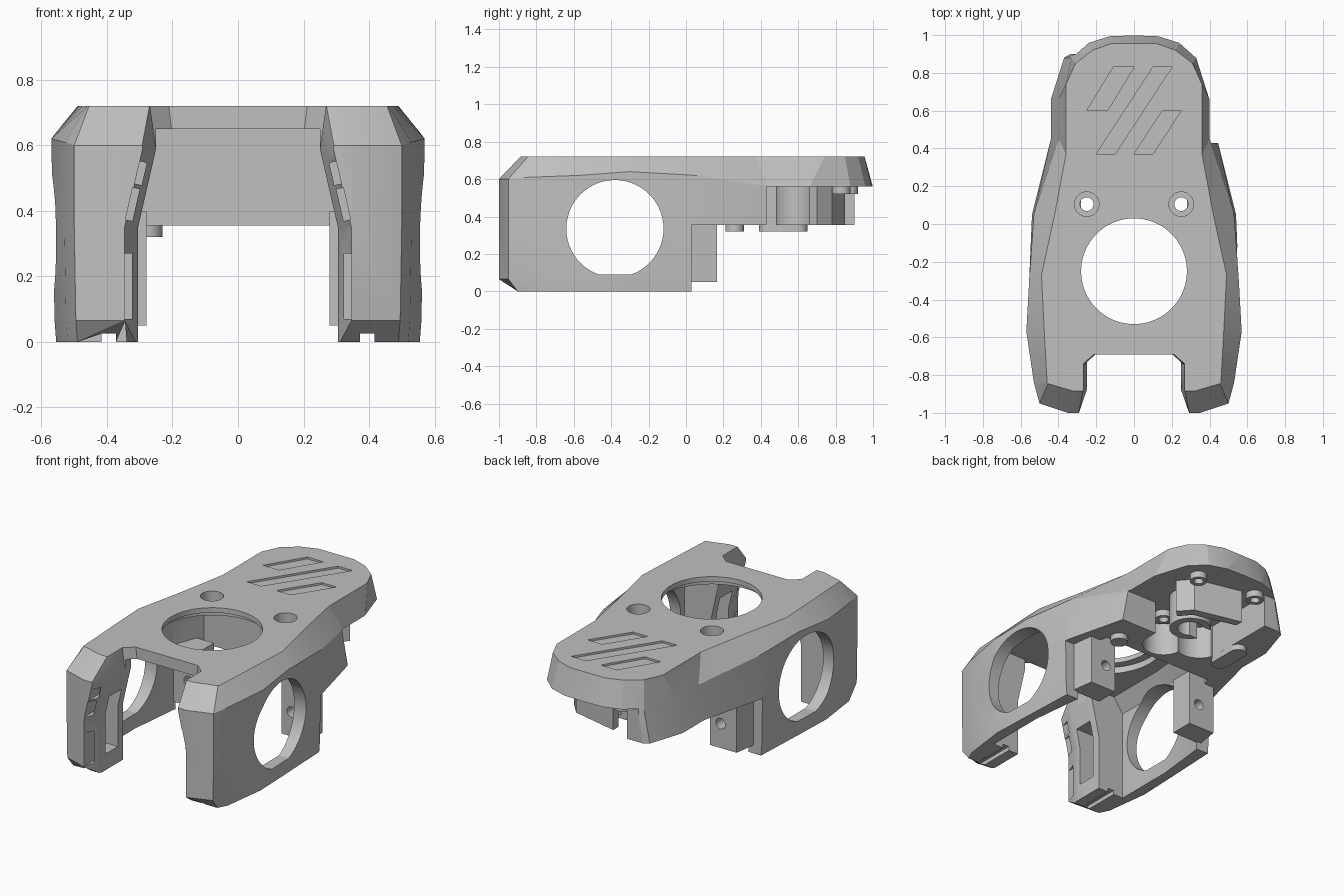
import bpy, bmesh, math
from mathutils import Matrix

old = bpy.data.objects.get("Cube")
if old:
    bpy.data.objects.remove(old, do_unlink=True)

grey = bpy.data.materials.new("plain_grey")
grey.use_nodes = True
GREY = (0.53, 0.53, 0.53, 1)
grey.diffuse_color = GREY
grey.node_tree.nodes["Principled BSDF"].inputs["Base Color"].default_value = GREY


def loft(name, rings):
    """Closed solid skinned through rings of equal point count."""
    bm = bmesh.new()
    vs = [[bm.verts.new(p) for p in r] for r in rings]
    n = len(rings[0])
    for a, b in zip(vs, vs[1:]):
        for i in range(n):
            j = (i + 1) % n
            bm.faces.new((a[i], a[j], b[j], b[i]))
    bm.faces.new(vs[0])
    bm.faces.new(vs[-1])
    bmesh.ops.recalc_face_normals(bm, faces=bm.faces)
    me = bpy.data.meshes.new(name)
    bm.to_mesh(me)
    bm.free()
    ob = bpy.data.objects.new(name, me)
    bpy.context.collection.objects.link(ob)
    me.materials.append(grey)
    return ob


def prism(name, base, z0, z1):
    return loft(name, [[(x, y, z) for x, y in base] for z in (z0, z1)])


def box(name, x0, x1, y0, y1, z0, z1):
    return prism(name, [(x0, y0), (x1, y0), (x1, y1), (x0, y1)], z0, z1)


def rod(name, x, y, z0, z1, r, n=40, stretch=0):
    """Upright cylinder, or a round-ended bar stretched along y."""
    base = []
    for i in range(n):
        a = (i + .5) * math.tau / n
        base.append((x + r * math.cos(a), y + r * math.sin(a) + math.copysign(stretch, math.sin(a))))
    return prism(name, base, z0, z1)


def cut(ob, cutter):
    cutter.hide_render = True
    m = ob.modifiers.new("cut", "BOOLEAN")
    m.operation, m.solver, m.object = "DIFFERENCE", "EXACT", cutter
    with bpy.context.temp_override(object=ob, active_object=ob, selected_objects=[ob]):
        bpy.ops.object.modifier_apply(modifier=m.name)
    bpy.data.objects.remove(cutter, do_unlink=True)


def smooth(ob):
    bpy.ops.object.select_all(action="DESELECT")
    ob.select_set(True)
    bpy.context.view_layer.objects.active = ob
    bpy.ops.object.shade_smooth_by_angle(angle=math.radians(20))


# Shell outline, rear to front: top x, y, shoulder x, y, shoulder height, flare at mid height
rows = [(0, .955, 0, 1, .555, 0), (.12, .955, .13, .995, .555, 0), (.22, .92, .24, .96, .555, 0),
        (.31, .85, .33, .88, .555, .04), (.36, .74, .40, .66, .555, .04),
        (.36, .37, .40, .45, .56, .04), (.42, .05, .53, .05, .62, .01),
        (.49, -.27, .555, -.3, .64, 0), (.475, -.57, .57, -.57, .62, -.005),
        (.46, -.84, .53, -.84, .61, 0), (.455, -.845, .50, -.95, .60, 0),
        (.32, -.885, .35, -1, .60, 0)]


def ring(f):
    half = [f(*r) for r in rows]
    return half + [(-x, y, z) for x, y, z in reversed(half[1:])]


shell = loft("shell", [
    ring(lambda a, b, c, d, h, f: (a, b, .72)),
    ring(lambda a, b, c, d, h, f: (c, d, h)),
    ring(lambda a, b, c, d, h, f: (c + f, d, .355)),
    ring(lambda a, b, c, d, h, f: (c + f - .005, d, .065)),
    ring(lambda a, b, c, d, h, f: (c + f - .01, max(d, -.9), 0))])


# Channel between the front legs: flared at the mouth, running under the deck behind
def channel(y, add=0, k=1, top=.8):
    half = [(.305, -.1), (.305, .35), (.25, .59), (.25 + (top - .65) * .2, top)]
    pts = [((x + add) * k, z) for x, z in half]
    return [(x, y, z) for x, z in pts] + [(-x, y, z) for x, z in reversed(pts)]


cut(shell, loft("channel_cutter", [channel(-1.04, .055), channel(-.88),
                                   channel(-.74), channel(-.69, -.02, .85)]))
cut(shell, loft("passage_cutter", [channel(y, top=.65) for y in (-.80, -.62)]))


# Cavity under the deck, deeper around the fan
def cavity(y, k):
    half = [(.485, -.1), (.485, .56), (.42, .65)]
    return [(x * k, y, z) for x, z in half] + [(-x * k, y, z) for x, z in reversed(half)]


cut(shell, loft("cavity_cutter", [cavity(-.68, 1), cavity(-.3, 1), cavity(.02, .93), cavity(.21, .78)]))
cut(shell, rod("fan_pocket_cutter", 0, -.25, .5, .69, .33, n=64))

# Underside steps toward the rear, leaving one long side flap
cut(shell, box("rear_cutter", -1, 1, .03, 2, -.5, .355))
cut(shell, box("tail_cutter", -.23, 1, .43, 2, -.5, .56))
cut(shell, box("tail_end_cutter", -1, -.2, .9, 2, -.5, .56))

# Rounded recesses of the tail pocket
cut(shell, rod("boss_recess_cutter", .08, .42, -.5, .56, .12, stretch=.06))
cut(shell, rod("hub_recess_cutter", -.09, .48, -.5, .56, .14))

# Round side openings with a flat sill
N = 56
circle = [(-.38 + .26 * math.cos(i * math.tau / N), max(.09, .335 + .26 * math.sin(i * math.tau / N)))
          for i in range(N)]
cut(shell, loft("side_hole_cutter", [[(x, y, z) for y, z in circle] for x in (-1, 1)]))

# Deck fan opening and counterbored screw holes
cut(shell, rod("fan_cutter", 0, -.25, .5, .9, .28, n=64))
for s in (-1, 1):
    cut(shell, rod("screw_head_cutter", s * .25, .105, .66, .8, .065))
    cut(shell, rod("screw_cutter", s * .25, .105, .3, .8, .036))

# Slanted shallow grooves in the deck
for x, y, w, x2, y2 in ((-.25, .60, .11, -.11, .83), (-.20, .37, .10, .10, .83), (0, .37, .10, .15, .60)):
    quad = [(x, y), (x + w, y), (x2 + w, y2), (x2, y2)]
    cut(shell, prism("groove_cutter", quad, .708, .8))

# Leg light slots, inner recesses and foot notches
for s in (-1, 1):
    for x, z, h, tilt in ((.335, .17, .2, 0), (.322, .42, .1, 13), (.297, .515, .07, 13)):
        c = box("slot_cutter", -.011, .011, -1.1, -.90, -h / 2, h / 2)
        c.data.transform(Matrix.Translation((s * x, 0, z)) @ Matrix.Rotation(math.radians(-s * tilt), 4, "Y"))
        cut(shell, c)
    cut(shell, box("recess_cutter", s * .36 - .08, s * .36 + .08, -.85, -.73, .10, .46))
    cut(shell, box("notch_cutter", s * .395 - .022, s * .395 + .022, -1.1, -.6, -.1, .025))
smooth(shell)

# Screw blocks behind the side openings, with cross holes
for s, side in ((-1, "right"), (1, "left")):
    b = loft(side + "_screw_block", [[(s * x, y, z) for x, y in
             ((.28, .02), (.48, .02), (.46, .165), (.28, .165))] for z in (.05, .40)])
    h = rod("hole_cutter", 0, 0, -.3, .3, .032, n=24)
    h.data.transform(Matrix.Translation((s * .35, .1, .2)) @ Matrix.Rotation(math.pi / 2, 4, "X"))
    cut(b, h)
    smooth(b)

# Locating tabs: a short round one and a long bar
smooth(rod("short_tab", .33, .26, .32, .37, .05))
smooth(rod("long_tab", -.28, .52, .32, .37, .05, stretch=.08))

# Short hollow bosses in the tail pocket
for i, (x, y) in enumerate(((.08, .36), (.21, .83), (-.18, .87))):
    b = rod("boss_%d" % (i + 1), x, y, .52, .6, .05)
    cut(b, rod("bore_cutter", x, y, .4, .57, .028))
    smooth(b)

# Open central hub
hub = rod("central_hub", .08, .6, .355, .6, .12, n=48)
cut(hub, rod("bore_cutter", .08, .6, .2, .555, .075))
cut(hub, box("gap_cutter", -.2, .08, .54, .66, .2, .555))
smooth(hub)

# Bent guide wall across the tail
prism("guide_wall", [(.27, .70), (.20, .78), (-.10, .85), (-.10, .80), (.17, .73), (.23, .66)], .355, .60)
